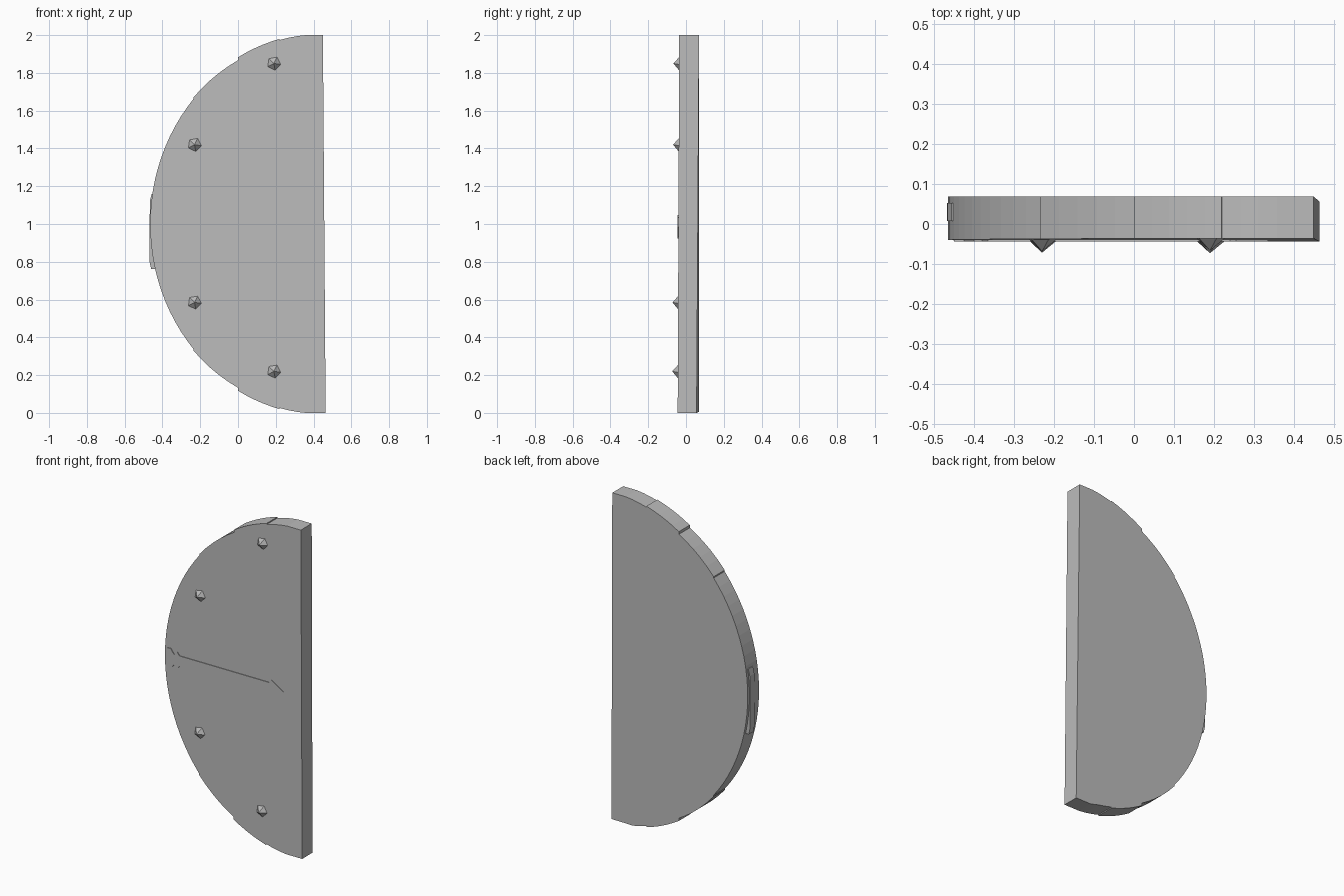
import bpy, bmesh, math

if "Cube" in bpy.data.objects:
    bpy.data.objects.remove(bpy.data.objects["Cube"], do_unlink=True)

GREY = (0.5, 0.5, 0.5, 1)
grey = bpy.data.materials.new("plain grey")
grey.use_nodes = True
grey.diffuse_color = GREY
grey.node_tree.nodes["Principled BSDF"].inputs["Base Color"].default_value = GREY


def front_at(z):
    """Front surface depth: the panel leans slightly."""
    return -0.04 + 0.004 * (z - 1)


def finish(name, bm):
    bmesh.ops.recalc_face_normals(bm, faces=bm.faces)
    mesh = bpy.data.meshes.new(name)
    bm.to_mesh(mesh)
    bm.free()
    mesh.materials.append(grey)
    obj = bpy.data.objects.new(name, mesh)
    bpy.context.collection.objects.link(obj)
    return obj


def slab(name, outline, front, back):
    """Extrude an x-z outline between two depth functions of (x, z)."""
    bm = bmesh.new()
    a = [bm.verts.new((x, front(x, z), z)) for x, z in outline]
    b = [bm.verts.new((x, back(x, z), z)) for x, z in outline]
    bm.faces.new(a)
    bm.faces.new(b[::-1])
    for i in range(len(a)):
        j = (i + 1) % len(a)
        bm.faces.new((a[i], a[j], b[j], b[i]))
    return finish(name, bm)


# Door panel: half oval whose planks meet in small steps along the rim
def half_height(x, lift):
    u = min(1, (0.45 - x) / 0.915)
    return min(1, math.sqrt(max(0, 1 - u * u)) + lift)


planks = [(0.45, 0.22, 0.006), (0.22, 0.0, 0.012), (0.0, -0.235, -0.004)]
upper = []
for start, end, lift in planks:
    for i in range(6):
        x = start + (end - start) * i / 5
        slope = 0.012 * i / 5 if lift < 0 else 0
        upper.append((x - 0.0005 * (i == 0), half_height(x, lift + slope)))
first = math.acos(0.685 / 0.915)
for i in range(12):
    t = first * (1 - i / 12)
    upper.append((0.45 - 0.915 * math.cos(t), math.sin(t)))

outline = [(x, 1 + h) for x, h in upper] + [(-0.465, 1.0)]
outline += [(x, 1 - h) for x, h in reversed(upper)]
outline[-1] = (0.464, 0.0)
slab("door_panel", outline,
     lambda x, z: front_at(z),
     lambda x, z: 0.056 if z < 0.002 else 0.069)

# Arrow-shaped strap on the front, mirrored about its centre line
half_strap = [(-0.45, 0.06), (-0.425, 0.062), (-0.40, 0.03), (-0.38, 0.052),
              (-0.365, 0.032), (0.24, 0.032), (0.255, 0.05), (0.335, 0.0)]
mid = 0.985
strap = [(x, mid + h) for x, h in half_strap]
strap += [(x, mid - h) for x, h in reversed(half_strap[:-1])]
slab("arrow_strap", strap,
     lambda x, z: front_at(z) - 0.004,
     lambda x, z: front_at(z) + 0.01)

# Edge plate on the curved rim
plate = [(-0.457, 1.16), (-0.467, 1.12), (-0.468, 0.8), (-0.46, 0.762),
         (-0.42, 0.762), (-0.42, 1.16)]
slab("edge_plate", plate, lambda x, z: 0.008, lambda x, z: 0.052)

# Pointed five-sided studs
for n, (x, z) in enumerate([(0.19, 1.85), (-0.23, 1.42), (-0.23, 0.585), (0.19, 0.22)]):
    bm = bmesh.new()
    y = front_at(z)
    ring = []
    for k in range(5):
        t = math.radians(72 * k - 8)
        ring.append(bm.verts.new((x + 0.038 * math.cos(t), y + 0.001, z + 0.038 * math.sin(t))))
    tip = bm.verts.new((x, y - 0.03, z))
    bm.faces.new(ring)
    for k in range(5):
        bm.faces.new((ring[k], ring[(k + 1) % 5], tip))
    finish(f"stud_{n + 1}", bm)
